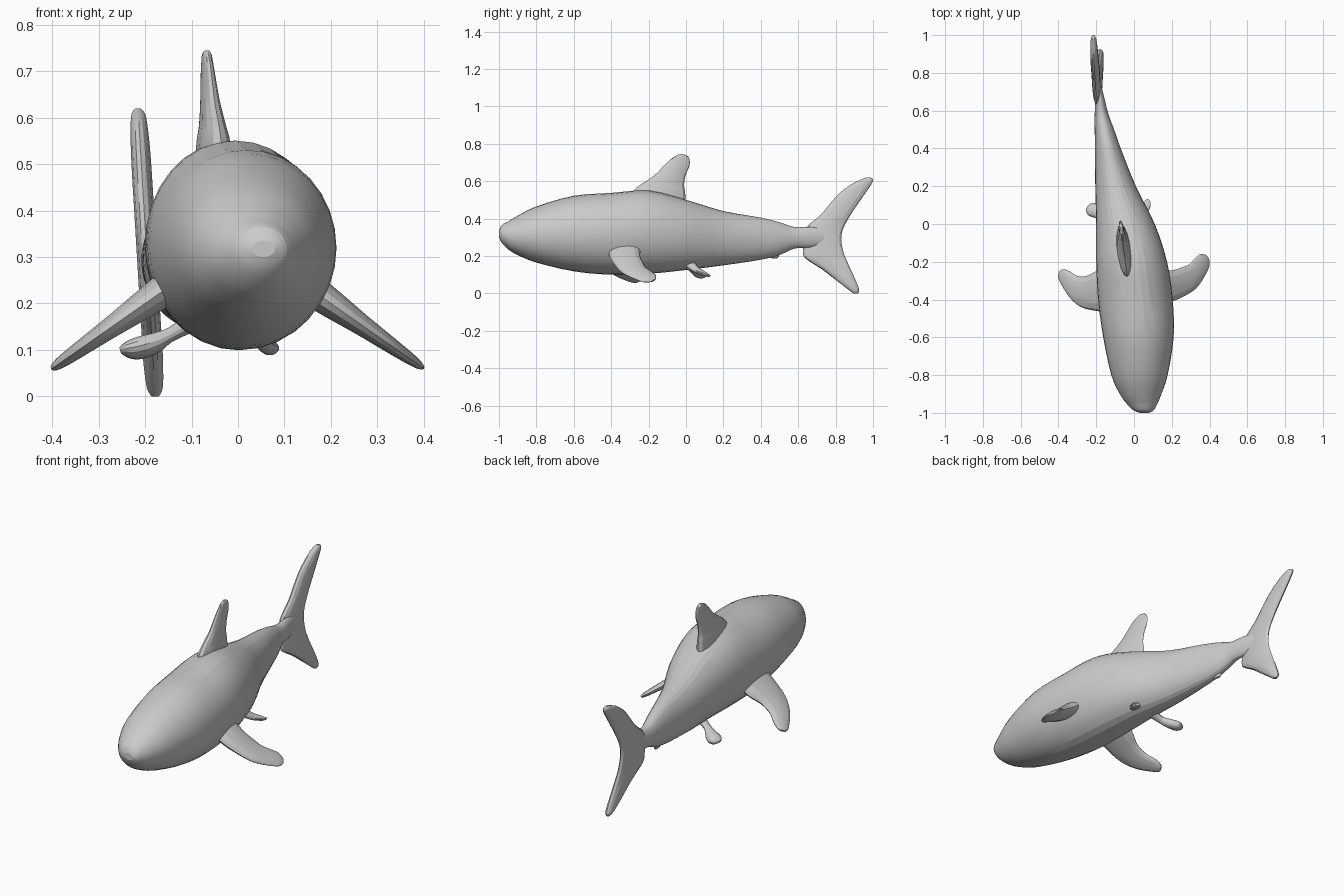
import bpy, bmesh, math
from mathutils import Vector


def catmull(p0, p1, p2, p3, t):
    return 0.5 * (2 * p1 + (p2 - p0) * t + (2 * p0 - 5 * p1 + 4 * p2 - p3) * t ** 2
                  + (3 * p1 - p0 - 3 * p2 + p3) * t ** 3)


def loft(name, rings, sides, steps):
    """Skin ellipses (centre, half axis a, half axis b), smoothed along the length."""
    rings = [[Vector(v) for v in r] for r in rings]
    n = len(rings)
    fine = []
    for i in range(n - 1):
        four = [rings[max(i - 1, 0)], rings[i], rings[i + 1], rings[min(i + 2, n - 1)]]
        for s in range(steps):
            fine.append([catmull(*[r[k] for r in four], s / steps) for k in range(3)])
    fine.append(rings[-1])
    bm = bmesh.new()
    loops = []
    for c, a, b in fine:
        angles = [2 * math.pi * k / sides for k in range(sides)]
        loops.append([bm.verts.new(c + a * math.cos(t) + b * math.sin(t)) for t in angles])
    for l0, l1 in zip(loops, loops[1:]):
        for k in range(sides):
            j = (k + 1) % sides
            bm.faces.new((l0[k], l0[j], l1[j], l1[k]))
    bm.faces.new(loops[0])
    bm.faces.new(loops[-1])
    bmesh.ops.recalc_face_normals(bm, faces=bm.faces)
    mesh = bpy.data.meshes.new(name)
    bm.to_mesh(mesh)
    bm.free()
    obj = bpy.data.objects.new(name, mesh)
    bpy.context.collection.objects.link(obj)
    bpy.context.view_layer.objects.active = obj
    obj.select_set(True)
    bpy.ops.object.shade_smooth_by_angle(angle=math.radians(12))
    obj.select_set(False)
    return obj


def fin(name, stations, normal):
    """Stations: leading point, trailing point, half thickness."""
    nrm = Vector(normal).normalized()
    rings = []
    for lead, trail, t in stations:
        lead, trail = Vector(lead), Vector(trail)
        rings.append(((lead + trail) / 2, (trail - lead) / 2, nrm * t))
    return loft(name, rings, 14, 3)


# Body: y, bottom z, top z, left x, right x (tail swings to the left)
body = [
    (-1.0, .30, .335, .03, .08), (-.985, .27, .365, -.005, .105),
    (-.95, .235, .385, -.04, .125), (-.9, .205, .415, -.075, .145),
    (-.8, .165, .465, -.12, .178), (-.6, .118, .522, -.163, .21),
    (-.4, .10, .537, -.19, .205), (-.2, .105, .55, -.2, .175),
    (0, .125, .50, -.2, .11), (.2, .15, .44, -.205, .01),
    (.4, .18, .405, -.207, -.07), (.5, .205, .38, -.208, -.105),
    (.58, .24, .355, -.208, -.135), (.66, .245, .355, -.206, -.155),
    (.74, .26, .345, -.205, -.175)]
loft("body", [(((l + r) / 2, y, (b + t) / 2), ((r - l) / 2, 0, 0), (0, 0, (t - b) / 2))
              for y, b, t, l, r in body], 32, 3)

# Tail fin: z, leading y, trailing y, half thickness
tail = [
    (0, .895, .918, .008), (.02, .868, .926, .018), (.08, .79, .903, .022),
    (.13, .725, .88, .022), (.185, .64, .856, .022), (.22, .625, .842, .022),
    (.29, .63, .83, .022), (.35, .64, .842, .022), (.42, .72, .88, .022),
    (.48, .77, .92, .022), (.54, .825, .962, .021), (.59, .895, .995, .018),
    (.61, .94, 1.0, .014), (.62, .965, .985, .006)]
fin("tail_fin", [((-.178 - .06 * z, a, z), (-.178 - .06 * z, b, z), t) for z, a, b, t in tail],
    (1, 0, 0))

# Dorsal fin: z, leading y, trailing y, half thickness
dorsal = [
    (.47, -.30, .0, .04), (.545, -.28, -.005, .034), (.58, -.245, -.01, .027),
    (.63, -.17, -.003, .02), (.68, -.12, .018, .015), (.715, -.085, .019, .012),
    (.735, -.055, .008, .01), (.744, -.035, -.015, .005)]
fin("dorsal_fin", [((-.07 - .12 * a, a, z), (-.07 - .12 * b, b, z), t) for z, a, b, t in dorsal],
    (1, .12, 0))

# Pectoral fins: leading x, y, trailing x, y, half thickness (drooping outwards)
pectorals = {
    "left_pectoral_fin": (-1, [
        (-.12, -.47, -.12, -.23, .04), (-.20, -.46, -.20, -.25, .032),
        (-.28, -.44, -.25, -.275, .024), (-.34, -.39, -.30, -.275, .019),
        (-.385, -.32, -.34, -.25, .015), (-.402, -.28, -.37, -.24, .011),
        (-.398, -.26, -.385, -.243, .005)]),
    "right_pectoral_fin": (1, [
        (.12, -.42, .12, -.24, .04), (.20, -.41, .20, -.245, .032),
        (.27, -.38, .25, -.23, .024), (.33, -.34, .29, -.215, .019),
        (.375, -.275, .32, -.185, .015), (.40, -.22, .35, -.16, .011),
        (.396, -.185, .38, -.163, .005)])}


def droop(x):
    return .06 + .7 * (.4 - abs(x))


for name, (side, rows) in pectorals.items():
    fin(name, [((ax, ay, droop(ax)), (bx, by, droop(bx)), t) for ax, ay, bx, by, t in rows],
        (.7 * side, 0, 1))

# Pelvic fins: small paddles on thin stems
fin("left_pelvic_fin", [
    ((-.10, -.01, .16), (-.10, .05, .16), .022), ((-.145, .01, .133), (-.145, .055, .133), .016),
    ((-.18, .025, .118), (-.175, .085, .112), .022), ((-.215, .035, .108), (-.21, .11, .1), .024),
    ((-.24, .045, .103), (-.235, .105, .095), .018), ((-.254, .065, .1), (-.252, .085, .097), .007)],
    (-.3, 0, 1))
fin("right_pelvic_fin", [
    ((.0, -.02, .17), (.0, .05, .17), .022), ((.035, .01, .14), (.03, .065, .135), .018),
    ((.06, .045, .12), (.045, .1, .112), .016), ((.085, .085, .107), (.06, .125, .096), .012),
    ((.088, .115, .1), (.075, .132, .093), .006)], (.4, 0, 1))

# Anal fin: low keel under the tail stem
fin("anal_fin", [
    ((-.15, .38, .24), (-.165, .52, .25), .024), ((-.15, .41, .205), (-.162, .505, .22), .016),
    ((-.154, .44, .192), (-.162, .495, .196), .011), ((-.158, .465, .187), (-.162, .488, .188), .005)],
    (1, .1, 0))
